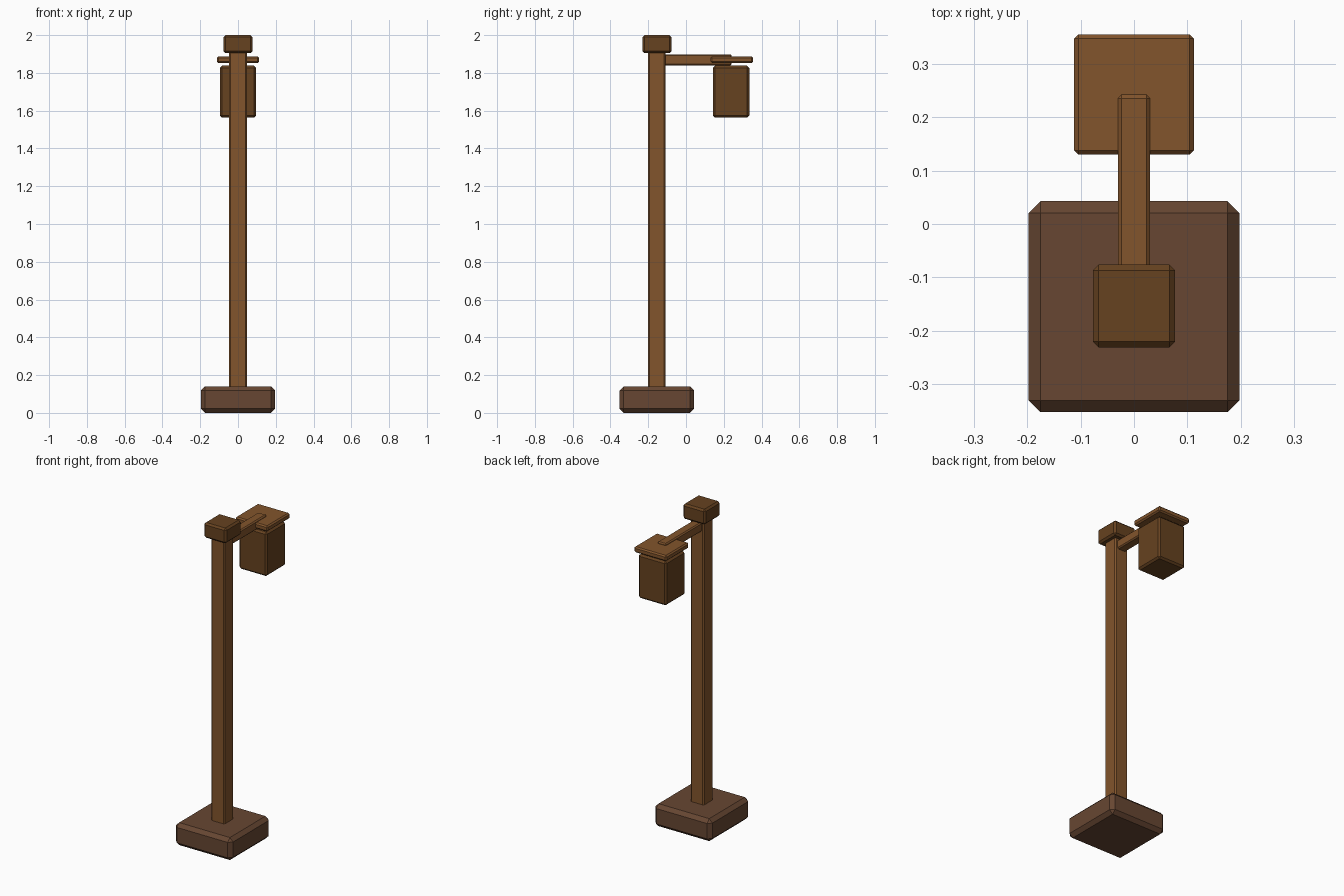
import bpy, bmesh

if "Cube" in bpy.data.objects:
    bpy.data.objects.remove(bpy.data.objects["Cube"])


def material(name, rgb):
    m = bpy.data.materials.new(name)
    m.diffuse_color = (*rgb, 1)
    m.use_nodes = True
    m.node_tree.nodes["Principled BSDF"].inputs["Base Color"].default_value = m.diffuse_color
    return m


stone = material("brown_stone", (0.135, 0.062, 0.032))
wood = material("light_wood", (0.225, 0.09, 0.025))
dark = material("dark_wood", (0.133, 0.054, 0.014))


def block(name, lo, hi, bevel, mat):
    """Chamfered box between two opposite corners."""
    bm = bmesh.new()
    bmesh.ops.create_cube(bm, size=1)
    for v in bm.verts:
        v.co = [(a + b) / 2 + c * (b - a) for a, b, c in zip(lo, hi, v.co)]
    bmesh.ops.bevel(bm, geom=bm.edges[:], offset=bevel, segments=1,
                    affect='EDGES', clamp_overlap=True)
    mesh = bpy.data.meshes.new(name)
    bm.to_mesh(mesh)
    bm.free()
    mesh.materials.append(mat)
    bpy.context.collection.objects.link(bpy.data.objects.new(name, mesh))


# Footing and upright
block("base", (-0.197, -0.352, 0.0), (0.197, 0.043, 0.14), 0.022, stone)
block("post", (-0.047, -0.201, 0.11), (0.047, -0.108, 1.92), 0.008, wood)
block("post_cap", (-0.077, -0.231, 1.905), (0.077, -0.076, 2.0), 0.011, dark)

# Arm reaching over the lantern
block("arm", (-0.03, -0.155, 1.84), (0.03, 0.242, 1.898), 0.007, wood)

# Hanging lantern
block("lantern_lid", (-0.112, 0.13, 1.852), (0.112, 0.355, 1.888), 0.008, wood)
block("lantern_body", (-0.096, 0.143, 1.563), (0.096, 0.335, 1.838), 0.011, dark)
